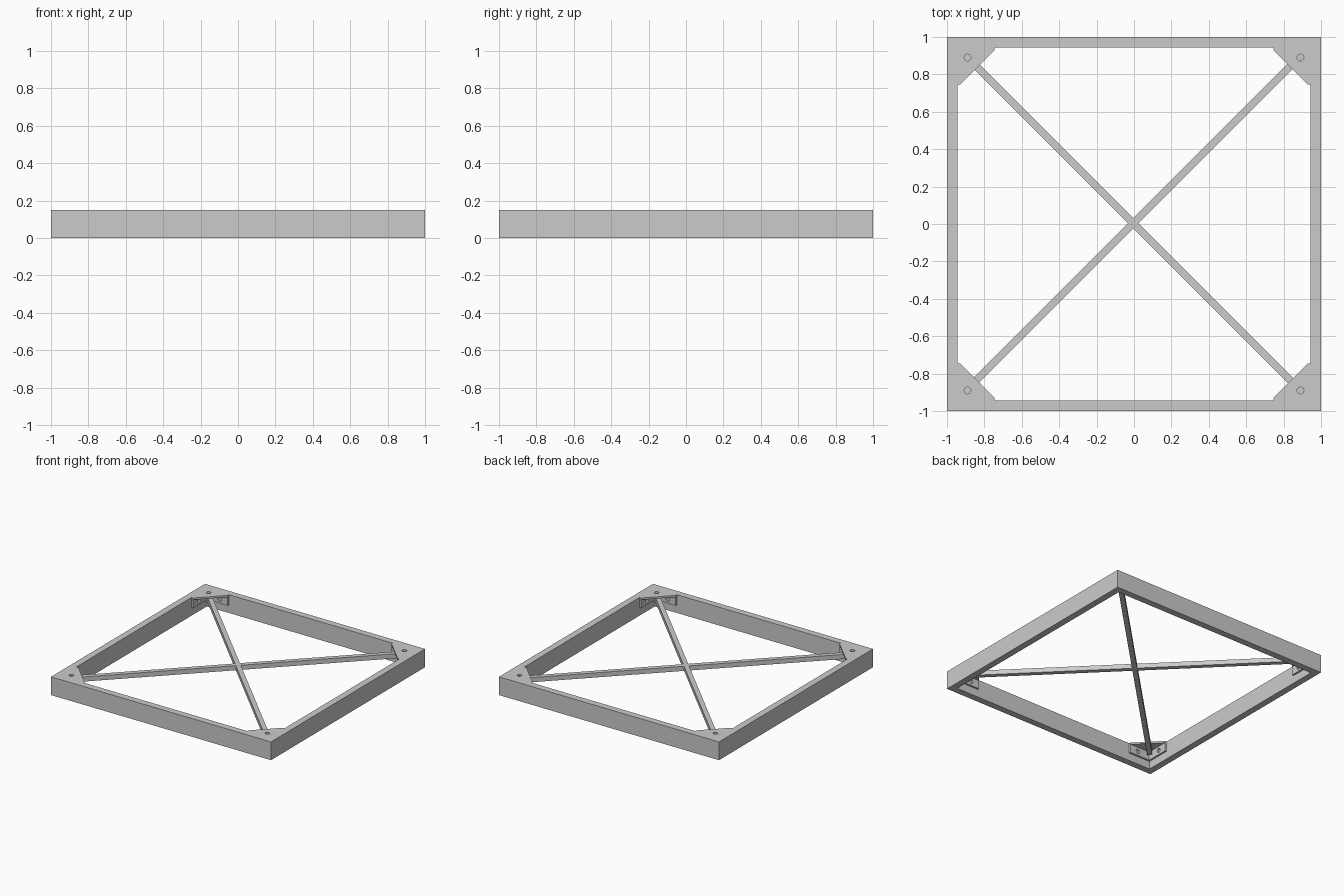
import bpy, bmesh
from math import radians, pi, cos, sin
from mathutils import Matrix

cube = bpy.data.objects.get("Cube")
if cube:
    bpy.data.objects.remove(cube, do_unlink=True)

HEIGHT = 0.15     # frame height
INNER = 0.945     # inner half width of the frame
SHEET = 0.015     # bracket sheet thickness
REACH = 0.745     # where a bracket ends along the wall

grey = bpy.data.materials.new("metal_grey")
grey.use_nodes = True
grey.diffuse_color = (0.6, 0.6, 0.6, 1)
grey.node_tree.nodes["Principled BSDF"].inputs["Base Color"].default_value = (0.6, 0.6, 0.6, 1)


def square(half):
    return [(-half, -half), (half, -half), (half, half), (-half, half)]


def hole(x, y, radius=0.018, sides=20):
    return [(x + radius * cos(2 * pi * i / sides), y + radius * sin(2 * pi * i / sides))
            for i in range(sides)]


def sheet(name, loops, thickness, matrix):
    """Flat outline with optional holes, extruded evenly about its plane."""
    curve = bpy.data.curves.new(name, 'CURVE')
    curve.dimensions = '2D'
    curve.fill_mode = 'BOTH'
    curve.extrude = thickness / 2
    for points in loops:
        spline = curve.splines.new('POLY')
        spline.points.add(len(points) - 1)
        for point, (x, y) in zip(spline.points, points):
            point.co = (x, y, 0, 1)
        spline.use_cyclic_u = True
    temp = bpy.data.objects.new(name + "_outline", curve)
    bpy.context.collection.objects.link(temp)
    graph = bpy.context.evaluated_depsgraph_get()
    mesh = bpy.data.meshes.new_from_object(temp.evaluated_get(graph))
    bpy.data.objects.remove(temp, do_unlink=True)
    bpy.data.curves.remove(curve)

    bm = bmesh.new()
    bm.from_mesh(mesh)
    bmesh.ops.remove_doubles(bm, verts=bm.verts, dist=0.00001)
    bmesh.ops.transform(bm, matrix=matrix, verts=bm.verts)
    bmesh.ops.recalc_face_normals(bm, faces=bm.faces)
    for face in bm.faces:
        face.smooth = False
    bm.to_mesh(mesh)
    bm.free()
    mesh.name = name
    mesh.materials.clear()
    mesh.materials.append(grey)
    obj = bpy.data.objects.new(name, mesh)
    bpy.context.collection.objects.link(obj)
    return obj


def shift(x, y, z):
    return Matrix.Translation((x, y, z))


def turn(degrees, axis):
    return Matrix.Rotation(radians(degrees), 4, axis)


# Outer frame
sheet("frame", [square(1), square(INNER)], HEIGHT, shift(0, 0, HEIGHT / 2))

# Corner brackets: a cut-off top plate and two drilled flanges
lip = INNER - SHEET
plate = [(INNER, INNER), (REACH, INNER), (REACH, lip), (lip, REACH), (INNER, REACH)]
flange = [(REACH, 0.065), (INNER, 0.065), (INNER, HEIGHT - SHEET), (REACH, HEIGHT - SHEET)]
wall = INNER - SHEET / 2
corners = ["back_left", "back_right", "front_right", "front_left"]
for i, corner in enumerate(corners):
    spin = turn(90 * i, 'Z')
    sheet(corner + "_bracket_plate", [plate, hole(0.89, 0.89)], SHEET,
          spin @ shift(0, 0, HEIGHT - SHEET / 2))
    drilled = [flange, hole(0.82, 0.1)]
    sheet(corner + "_bracket_flange_a", drilled, SHEET,
          spin @ shift(0, wall, 0) @ turn(90, 'X'))
    sheet(corner + "_bracket_flange_b", drilled, SHEET,
          spin @ shift(wall, 0, 0) @ turn(90, 'Z') @ turn(90, 'X'))

# Diagonal braces under the bracket plates
length, thick = 1.29, 0.038
bar = [(-length, -thick / 2), (length, -thick / 2), (length, thick / 2), (-length, thick / 2)]
level = HEIGHT - SHEET - thick / 2
sheet("diagonal_brace_a", [bar], thick, shift(-0.004, 0.004, level) @ turn(45, 'Z'))
sheet("diagonal_brace_b", [bar], thick, shift(0, 0, level) @ turn(-45, 'Z'))
